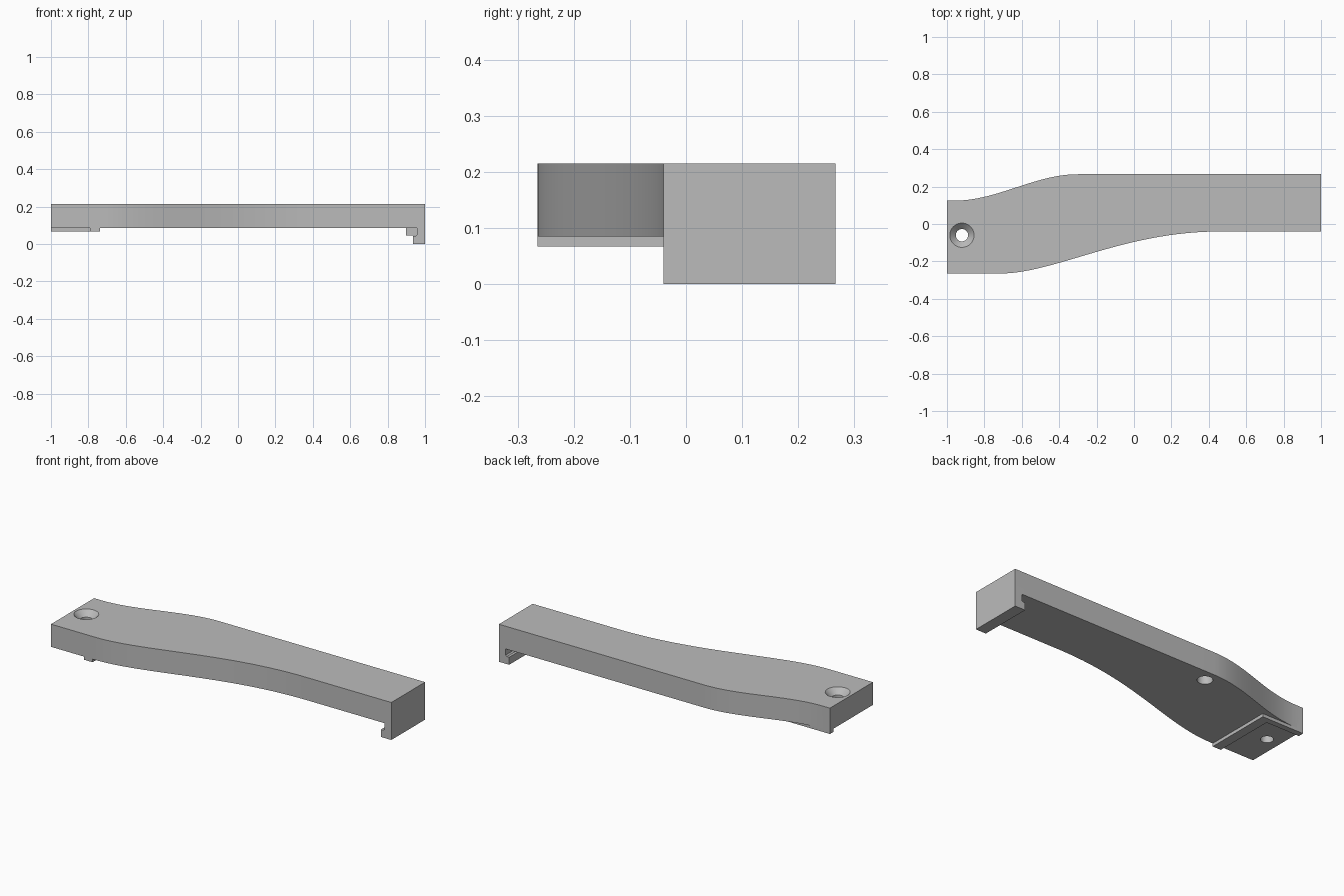
import bpy, bmesh, math
from mathutils import Vector
from mathutils.geometry import interpolate_bezier

cube = bpy.data.objects.get("Cube")
if cube:
    bpy.data.objects.remove(cube, do_unlink=True)

grey = bpy.data.materials.new("plain grey")
grey.use_nodes = True
grey.diffuse_color = (0.5, 0.5, 0.5, 1)
grey.node_tree.nodes["Principled BSDF"].inputs["Base Color"].default_value = (0.5, 0.5, 0.5, 1)

BOTTOM, TOP = 0.085, 0.215
FRONT, BACK = -0.265, 0.266      # outermost edges in y
ARM_FRONT = -0.04                # front edge of the straight arm


def prism(name, points, direction):
    """Extrude a closed outline of 3D points along a direction."""
    bm = bmesh.new()
    face = bm.faces.new([bm.verts.new(p) for p in points])
    out = bmesh.ops.extrude_face_region(bm, geom=[face])
    verts = [v for v in out["geom"] if isinstance(v, bmesh.types.BMVert)]
    bmesh.ops.translate(bm, vec=direction, verts=verts)
    bmesh.ops.recalc_face_normals(bm, faces=bm.faces)
    return finish(name, bm)


def finish(name, bm):
    mesh = bpy.data.meshes.new(name)
    bm.to_mesh(mesh)
    bm.free()
    mesh.materials.append(grey)
    obj = bpy.data.objects.new(name, mesh)
    bpy.context.collection.objects.link(obj)
    return obj


def box(name, x0, x1, y0, y1, z0, z1):
    outline = [(x0, y0, z0), (x1, y0, z0), (x1, y1, z0), (x0, y1, z0)]
    return prism(name, outline, (0, 0, z1 - z0))


def cone(name, x, y, z0, z1, r0, r1):
    bm = bmesh.new()
    bmesh.ops.create_cone(bm, cap_ends=True, segments=48,
                          radius1=r0, radius2=r1, depth=z1 - z0)
    bmesh.ops.translate(bm, vec=(x, y, (z0 + z1) / 2), verts=bm.verts)
    return finish(name, bm)


def combine(target, tool, operation):
    mod = target.modifiers.new(operation, "BOOLEAN")
    mod.operation = operation
    mod.solver = "EXACT"
    mod.object = tool
    tool.hide_render = True
    bpy.context.view_layer.objects.active = target
    bpy.ops.object.modifier_apply(modifier=mod.name)
    bpy.data.objects.remove(tool, do_unlink=True)


def sweep(x0, h0, h1, x1, y0, y1):
    """S-shaped edge with level ends."""
    return interpolate_bezier(Vector((x0, y0, BOTTOM)), Vector((h0, y0, BOTTOM)),
                              Vector((h1, y1, BOTTOM)), Vector((x1, y1, BOTTOM)), 28)


# Curved bar
front_edge = sweep(-0.72, -0.42, -0.06, 0.46, FRONT, ARM_FRONT)
back_edge = sweep(-0.96, -0.73, -0.53, -0.3, 0.125, BACK)
outline = [(-1, FRONT, BOTTOM)] + front_edge
outline += [(1, ARM_FRONT, BOTTOM), (1, BACK, BOTTOM)]
outline += back_edge[::-1] + [(-1, 0.125, BOTTOM)]
bar = prism("curved_bar", outline, (0, 0, TOP - BOTTOM))

# Hooked lip under the arm end
hook = [(1, 0.12), (1, 0), (0.935, 0), (0.935, 0.043), (0.95, 0.043),
        (0.957, 0.05), (0.957, 0.12)]
combine(bar, prism("hook", [(x, ARM_FRONT, z) for x, z in hook],
                   (0, BACK - ARM_FRONT, 0)), "UNION")

# Locating rib beside the hook
combine(bar, box("rib", 0.897, 0.97, 0.04, 0.185, 0.045, 0.11), "UNION")

# L-shaped rim under the wide end
rim = [(-1, 0.125), (-1, 0.092), (-0.79, 0.092), (-0.79, FRONT),
       (-0.737, FRONT), (-0.737, 0.125)]
combine(bar, prism("rim", [(x, y, 0.067) for x, y in rim], (0, 0, 0.04)), "UNION")

# Countersunk screw hole and blind hole in the underside
combine(bar, cone("screw_hole", -0.92, -0.06, 0, 0.3, 0.033, 0.033), "DIFFERENCE")
combine(bar, cone("countersink", -0.92, -0.06, 0.181, 0.221, 0.031, 0.071), "DIFFERENCE")
combine(bar, cone("blind_hole", -0.3, 0.195, 0, 0.165, 0.04, 0.04), "DIFFERENCE")

bpy.ops.object.select_all(action="DESELECT")
bar.select_set(True)
bpy.context.view_layer.objects.active = bar
bpy.ops.object.shade_smooth_by_angle(angle=math.radians(30))
